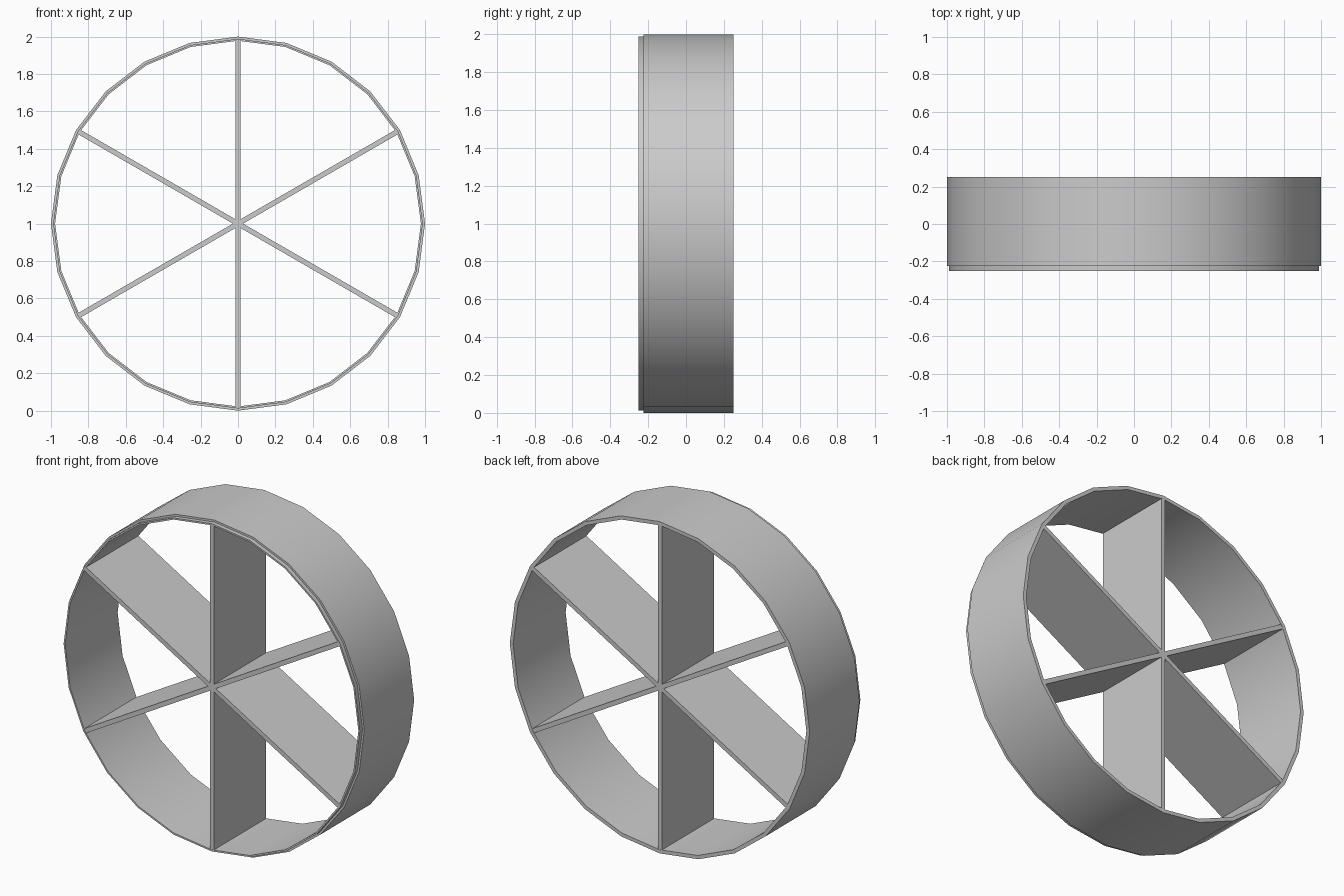
import bpy, bmesh
from math import sin, cos, pi, radians
from mathutils import Matrix

if "Cube" in bpy.data.objects:
    bpy.data.objects.remove(bpy.data.objects["Cube"])

SIDES = 24
CENTRE_Z = 1.0


def finish(name, bm):
    bmesh.ops.recalc_face_normals(bm, faces=bm.faces)
    mesh = bpy.data.meshes.new(name)
    bm.to_mesh(mesh)
    bm.free()
    obj = bpy.data.objects.new(name, mesh)
    bpy.context.collection.objects.link(obj)
    return obj


def ring(name, r_in, r_out, y0, y1):
    """Closed 24-sided band around the y axis."""
    bm = bmesh.new()
    profile = [(r_in, y0), (r_out, y0), (r_out, y1), (r_in, y1)]
    loops = []
    for i in range(SIDES):
        a = 2 * pi * i / SIDES
        loops.append([bm.verts.new((r * sin(a), y, CENTRE_Z + r * cos(a)))
                      for r, y in profile])
    for i in range(SIDES):
        a, b = loops[i], loops[(i + 1) % SIDES]
        for j in range(4):
            k = (j + 1) % 4
            bm.faces.new((a[j], a[k], b[k], b[j]))
    obj = finish(name, bm)
    bpy.ops.object.select_all(action='DESELECT')
    obj.select_set(True)
    bpy.context.view_layer.objects.active = obj
    bpy.ops.object.shade_smooth_by_angle(angle=radians(30))


# Rim: inner band with a front lip, outer tread set slightly back
ring("inner_rim", 0.978, 0.988, -0.25, 0.25)
ring("outer_tread", 0.988, 1.0, -0.225, 0.25)

# Spokes: three full-width plates crossing at the hub
for n in range(3):
    bm = bmesh.new()
    bmesh.ops.create_cube(bm, size=1, matrix=(
        Matrix.Translation((0, 0, CENTRE_Z))
        @ Matrix.Rotation(n * pi / 3, 4, 'Y')
        @ Matrix.Diagonal((0.027, 0.498, 1.966, 1))))
    finish(f"spoke_plate_{n + 1}", bm)
